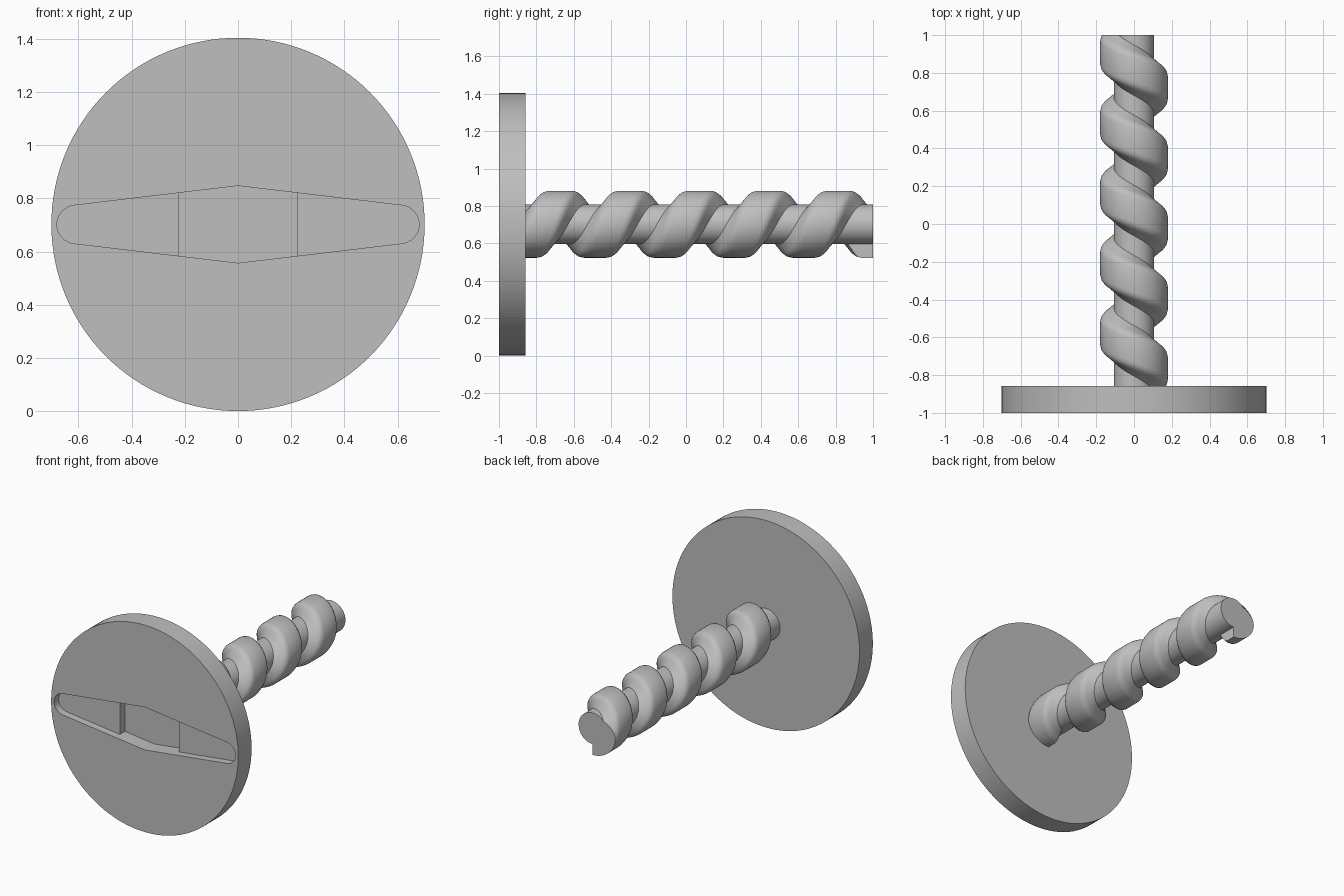
import bpy, bmesh
from math import sin, cos, pi, radians
from mathutils import Matrix, Vector

if "Cube" in bpy.data.objects:
    bpy.data.objects.remove(bpy.data.objects["Cube"])

RADIUS = 0.702          # head radius, also the height of the axis
BACK = -0.857           # back face of the head, where the shaft starts
TURNS = 5
PITCH = (1 - BACK) / TURNS

grey = bpy.data.materials.new("plain_grey")
grey.use_nodes = True
grey.diffuse_color = (0.52, 0.52, 0.52, 1)
grey.node_tree.nodes["Principled BSDF"].inputs["Base Color"].default_value = grey.diffuse_color


def make_object(name, bm):
    bmesh.ops.recalc_face_normals(bm, faces=bm.faces)
    mesh = bpy.data.meshes.new(name)
    bm.to_mesh(mesh)
    bm.free()
    mesh.materials.append(grey)
    obj = bpy.data.objects.new(name, mesh)
    obj.location.z = RADIUS
    bpy.context.collection.objects.link(obj)
    return obj


def activate(obj):
    bpy.ops.object.select_all(action='DESELECT')
    obj.select_set(True)
    bpy.context.view_layer.objects.active = obj


def cylinder(name, radius, y0, y1, sides):
    bm = bmesh.new()
    turn = Matrix.Translation((0, (y0 + y1) / 2, 0)) @ Matrix.Rotation(pi / 2, 4, 'X')
    bmesh.ops.create_cone(bm, cap_ends=True, segments=sides, radius1=radius,
                          radius2=radius, depth=y1 - y0, matrix=turn)
    return make_object(name, bm)


def prism(name, outline, y0, y1):
    bm = bmesh.new()
    face = bm.faces.new([bm.verts.new((x, y0, z)) for x, z in outline])
    new = bmesh.ops.extrude_face_region(bm, geom=[face])["geom"]
    bmesh.ops.translate(bm, vec=(0, y1 - y0, 0),
                        verts=[v for v in new if isinstance(v, bmesh.types.BMVert)])
    return make_object(name, bm)


# Round head
head = cylinder("head", RADIUS, -1, BACK, 128)

# Tapered slot in the head: shallow over its full length, deeper in the middle
PEAK, TIP_X, TIP_R, TILT = 0.145, 0.609, 0.072, radians(6.8)
arc = [-pi / 2 + TILT + i * (pi - 2 * TILT) / 16 for i in range(17)]
tip = [(TIP_X + TIP_R * cos(a), TIP_R * sin(a)) for a in arc]
slot = tip + [(0, PEAK)] + [(-x, -z) for x, z in tip] + [(0, -PEAK)]
HALF, EDGE = 0.222, 0.1186
middle = [(HALF, -EDGE), (HALF, EDGE), (0, PEAK), (-HALF, EDGE), (-HALF, -EDGE), (0, -PEAK)]

for name, outline, depth in (("slot_cutter", slot, 0.05), ("middle_cutter", middle, 0.105)):
    cutter = prism(name, outline, -1.1, -1 + depth)
    cutter.hide_render = True
    cut = head.modifiers.new(name, 'BOOLEAN')
    cut.operation = 'DIFFERENCE'
    cut.solver = 'EXACT'
    cut.object = cutter
    activate(head)
    bpy.ops.object.modifier_apply(modifier=cut.name)
    bpy.data.objects.remove(cutter)

# Shaft core
core = cylinder("shaft_core", 0.106, BACK - 0.01, 1, 64)

# Helical thread with a rounded trapezoid section, trimmed flush at both ends
flank = [(0.138, 0.1), (0.104, 0.148), (0.094, 0.163), (0.08, 0.174), (0.06, 0.179)]
section = [(-y, r) for y, r in flank] + flank[::-1]
STEPS = 64 * TURNS
bm = bmesh.new()
rings = []
for i in range(STEPS + 1):
    a = 2 * pi * TURNS * i / STEPS
    mid = BACK + (1 - BACK) * i / STEPS
    rings.append([bm.verts.new((r * sin(a), mid + y, -r * cos(a))) for y, r in section])
for a, b in zip(rings, rings[1:]):
    for j in range(len(section)):
        k = (j + 1) % len(section)
        bm.faces.new((a[j], a[k], b[k], b[j]))
bm.faces.new(rings[0])
bm.faces.new(rings[-1])
for y, side in ((BACK - 0.005, -1), (1, 1)):
    bmesh.ops.bisect_plane(bm, geom=bm.verts[:] + bm.edges[:] + bm.faces[:],
                           plane_co=Vector((0, y, 0)), plane_no=Vector((0, side, 0)),
                           clear_outer=True)
    bmesh.ops.holes_fill(bm, edges=[e for e in bm.edges if e.is_boundary], sides=0)
thread = make_object("thread", bm)

for obj in (head, core, thread):
    activate(obj)
    bpy.ops.object.shade_smooth_by_angle(angle=radians(30))
